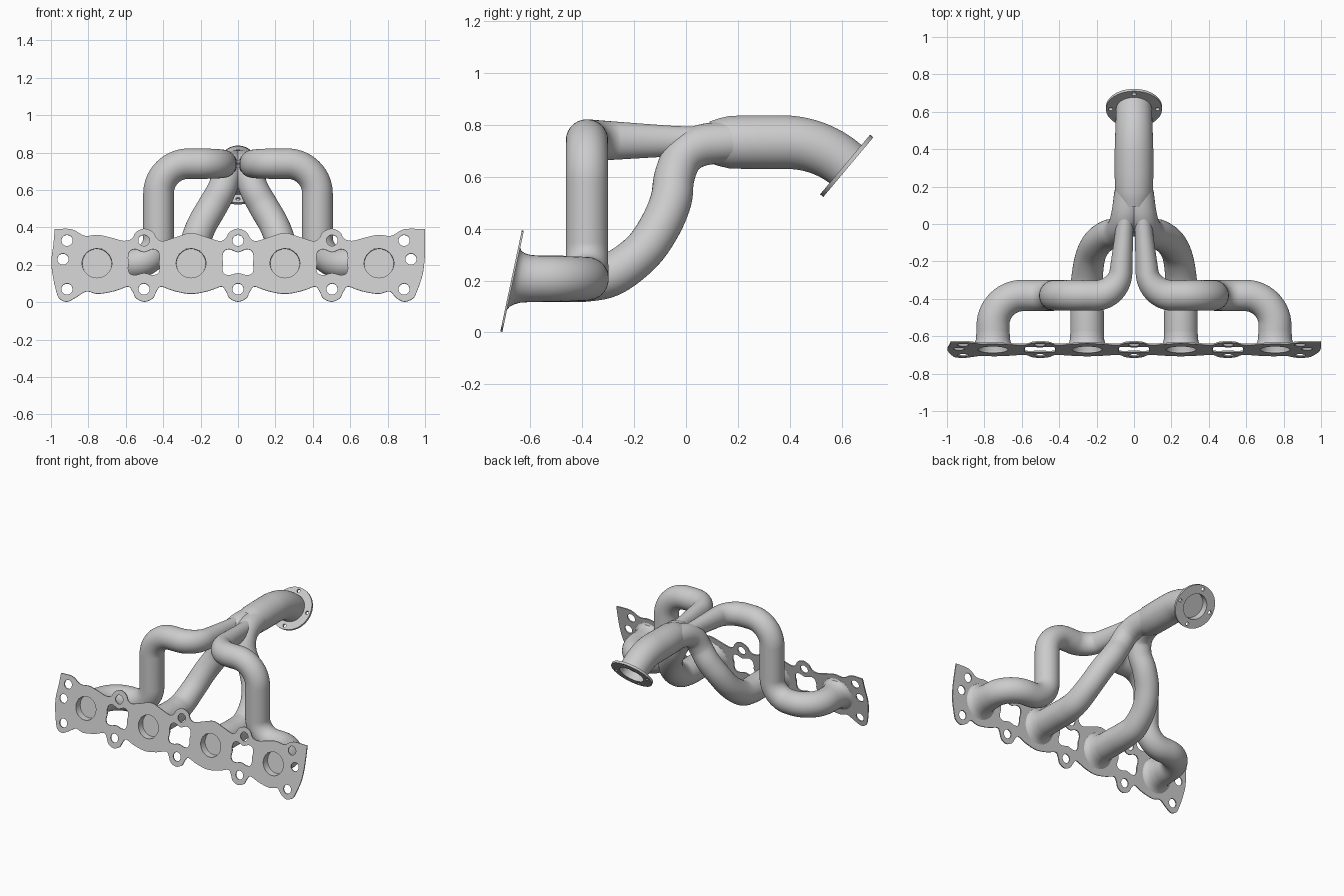
import bpy, bmesh
from math import sin, cos, pi, radians
from mathutils import Vector, Matrix

if "Cube" in bpy.data.objects:
    bpy.data.objects.remove(bpy.data.objects["Cube"])

SIDES = 36
PLATE_Y, SLOPE = -0.713, 0.2126          # tilted head plate: y = PLATE_Y + SLOPE * z


def smooth(ob):
    bpy.ops.object.select_all(action='DESELECT')
    ob.select_set(True)
    bpy.context.view_layer.objects.active = ob
    bpy.ops.object.shade_smooth_by_angle(angle=radians(35))


def skin(name, rings, cap=False, mirror=False):
    """Join rings of points into a tube."""
    bm = bmesh.new()
    vs = [[bm.verts.new(p) for p in ring] for ring in rings]
    n = len(vs[0])
    for a, b in zip(vs, vs[1:]):
        for i in range(n):
            j = (i + 1) % n
            bm.faces.new((a[i], a[j], b[j], b[i]))
    if cap:
        bm.faces.new(vs[0])
    bmesh.ops.recalc_face_normals(bm, faces=bm.faces)
    me = bpy.data.meshes.new(name)
    bm.to_mesh(me)
    bm.free()
    ob = bpy.data.objects.new(name, me)
    bpy.context.collection.objects.link(ob)
    if mirror:
        ob.modifiers.new("mirror", 'MIRROR').use_mirror_merge = False
    smooth(ob)
    return ob


def sweep(name, path, **kw):
    """Path points are (x, y, z, radius, sideways scale)."""
    pos = [p.xyz for p in path]
    rings, side, old = [], None, None
    for i, p in enumerate(path):
        t = (pos[min(i + 1, len(pos) - 1)] - pos[max(i - 1, 0)]).normalized()
        if side is None:
            side = t.orthogonal().normalized()
        else:
            side = old.rotation_difference(t) @ side
        old, up = t, t.cross(side)
        ring = []
        for k in range(SIDES):
            a = 2 * pi * k / SIDES
            o = (side * cos(a) + up * sin(a)) * p[3]
            o.x *= p[4]
            ring.append(pos[i] + o)
        rings.append(ring)
    return skin(name, rings, **kw)


class P(tuple):
    @property
    def xyz(self):
        return Vector(self[:3])


def mix(a, b, t):
    return P(u + (v - u) * t for u, v in zip(a, b))


def fillet(pts, radii, n=14):
    """Straight runs with rounded corners."""
    pts = [P(p) for p in pts]
    out = [pts[0]]
    for a, c, b, r in zip(pts, pts[1:], pts[2:], radii):
        s = mix(c, a, r / (a.xyz - c.xyz).length)
        e = mix(c, b, r / (b.xyz - c.xyz).length)
        h, g = mix(s, c, .55), mix(e, c, .55)
        for i in range(n + 1):
            t = i / n
            w = ((1-t)**3, 3*t*(1-t)**2, 3*t*t*(1-t), t**3)
            out.append(P(sum(x * y for x, y in zip(w, q)) for q in zip(s, h, g, e)))
    return out + [pts[-1]]


def spline(pts, n=6, closed=False):
    """Smooth curve through the points; a doubled point makes a corner."""
    m, out = len(pts), []
    get = (lambda i: pts[i % m]) if closed else (lambda i: pts[max(0, min(i, m - 1))])
    for i in range(m if closed else m - 1):
        a, b, c, d = (get(i + k) for k in (-1, 0, 1, 2))
        if b == c:
            continue
        for s in range(n):
            t = s / n
            out.append(P(.5 * (2*q + (r-p)*t + (2*p-5*q+4*r-s_)*t*t + (3*q-p-3*r+s_)*t**3)
                         for p, q, r, s_ in zip(a, b, c, d)))
    if not closed:
        out.append(P(pts[-1]))
    return out


def circle(x, y, r, n=32):
    return [(x + r * cos(2*pi*i/n), y + r * sin(2*pi*i/n)) for i in range(n)]


def plate(name, loops, half, loc, angle):
    """Flat plate: first loop is the outline, the others are holes."""
    cu = bpy.data.curves.new(name, 'CURVE')
    cu.dimensions, cu.fill_mode, cu.extrude = '2D', 'BOTH', half
    for loop in loops:
        sp = cu.splines.new('POLY')
        sp.points.add(len(loop) - 1)
        for q, c in zip(sp.points, loop):
            q.co = (c[0], c[1], 0, 1)
        sp.use_cyclic_u = True
    ob = bpy.data.objects.new(name, cu)
    bpy.context.collection.objects.link(ob)
    ob.location, ob.rotation_euler = loc, (angle, 0, 0)
    bpy.ops.object.select_all(action='DESELECT')
    ob.select_set(True)
    bpy.context.view_layer.objects.active = ob
    bpy.ops.object.convert(target='MESH')
    smooth(bpy.context.object)


# head plate outline: wavy edges with bolt lobes, slightly different ends
low = [(.045, .022), (.065, .06), (.09, .083), (.16, .06), (.25, .045), (.34, .06),
       (.41, .083), (.435, .06), (.455, .022), (.5, .003), (.545, .022), (.565, .06),
       (.59, .083), (.66, .06), (.75, .045), (.81, .058)]
high = [(.045, .375), (.067, .34), (.10, .327), (.17, .348), (.25, .37), (.33, .348),
        (.40, .327), (.433, .34), (.455, .375), (.5, .393), (.545, .375), (.567, .34),
        (.61, .328), (.68, .345), (.75, .36), (.82, .355)]
right_end = [(.845, .025), (.888, .003), (.935, .02), (.955, .055), (.985, .14), (.997, .22),
             (1, .3), (1, .39), (1, .39), (.89, .39)]
left_end = [(-.89, .39), (-.98, .39), (-.98, .39), (-.987, .31), (-.998, .22), (-.99, .14),
            (-.972, .06), (-.955, .02), (-.914, .003), (-.868, .025)]
flip = lambda pts: [(-x, z) for x, z in pts]
outline = ([(0, .003)] + low + right_end + high[::-1] + [(0, .393)] + flip(high)
           + left_end + flip(low)[::-1])
loops = [spline(outline, 5, True)]
PORTS = (-.754, -.251, .251, .754)
loops += [circle(x, .21, .08, 36) for x in PORTS]
bolts = [(x, z) for x in (-.914, -.503, 0, .503, .888) for z in (.07, .33)]
loops += [circle(x, z, .03, 24) for x, z in bolts + [(-.936, .23), (.925, .23)]]
window = [(0, .268), (.045, .283), (.075, .272), (.084, .24), (.08, .21), (.084, .18),
          (.075, .153), (.045, .145), (0, .155)]
window += flip(window[1:-1])[::-1]
loops += [spline([(x + dx, z) for x, z in window], 5, True) for dx in (-.503, 0, .503)]
k = 1 / sin(radians(78))
plate("head_plate", [[(c[0], c[1] * k) for c in l] for l in loops], .004,
      (0, PLATE_Y, 0), radians(78))

# flared port collars with a recessed port floor
profile = [(.078, .045), (.08, -.003), (.12, .004), (.107, .012), (.098, .028),
           (.092, .05), (.09, .08)]
for i, x in enumerate(PORTS):
    rings = []
    for r, d in profile:
        rings.append([(x + px, PLATE_Y + SLOPE * (.207 + pz) + d, .207 + pz)
                      for px, pz in circle(0, 0, r, SIDES)])
    skin(f"port_collar_{i + 1}", rings, cap=True)

# outer runners: out, across, up, across, then back into the collector
sweep("outer_runners", fillet(
    [(.754, -.63, .207, .09, 1), (.754, -.382, .207, .086, 1), (.425, -.382, .207, .082, 1),
     (.425, -.382, .741, .082, 1), (.08, -.382, .741, .081, .86), (.052, -.04, .738, .058, .82),
     (.04, .13, .735, .056, .8)], (.16, .14, .16, .125, .05)), mirror=True)

# inner runners: sweep up and inward
sweep("inner_runners", spline([P(p + (1,)) for p in (
    (.251, -.63, .207, .09), (.251, -.5, .207, .09), (.251, -.38, .207, .088),
    (.25, -.28, .228, .084), (.232, -.17, .31, .08), (.195, -.1, .41, .08),
    (.138, -.058, .51, .08), (.088, -.045, .6, .078), (.06, -.01, .68, .078),
    (.04, .06, .722, .08), (.025, .17, .735, .08))]), mirror=True)

# collector pipe with a 40 degree downward bend
path = [P((0, y, .734, r, 1)) for y, r in ((.09, .08), (.13, .093), (.17, .102), (.28, .104))]
for i in range(15):
    a = radians(40) * i / 14
    path.append(P((0, .38 + .37 * sin(a), .734 - .37 * (1 - cos(a)), .104 - .008 * i / 14, 1)))
sweep("collector_pipe", path)

# outlet flange with four bolt holes and a recessed floor
end, axis = Vector((0, .62, .643)), Vector((0, cos(radians(40)), -sin(radians(40))))
plate("outlet_flange", [circle(0, 0, .15, 48), circle(0, 0, .088, 36)]
      + [circle(.125 * cos(q * pi / 2), .125 * sin(q * pi / 2), .012, 16) for q in range(4)],
      .008, end, radians(-130))
sweep("outlet_bore", [P((*(end + axis * d), .088, 1)) for d in (-.045, .006)], cap=True)
